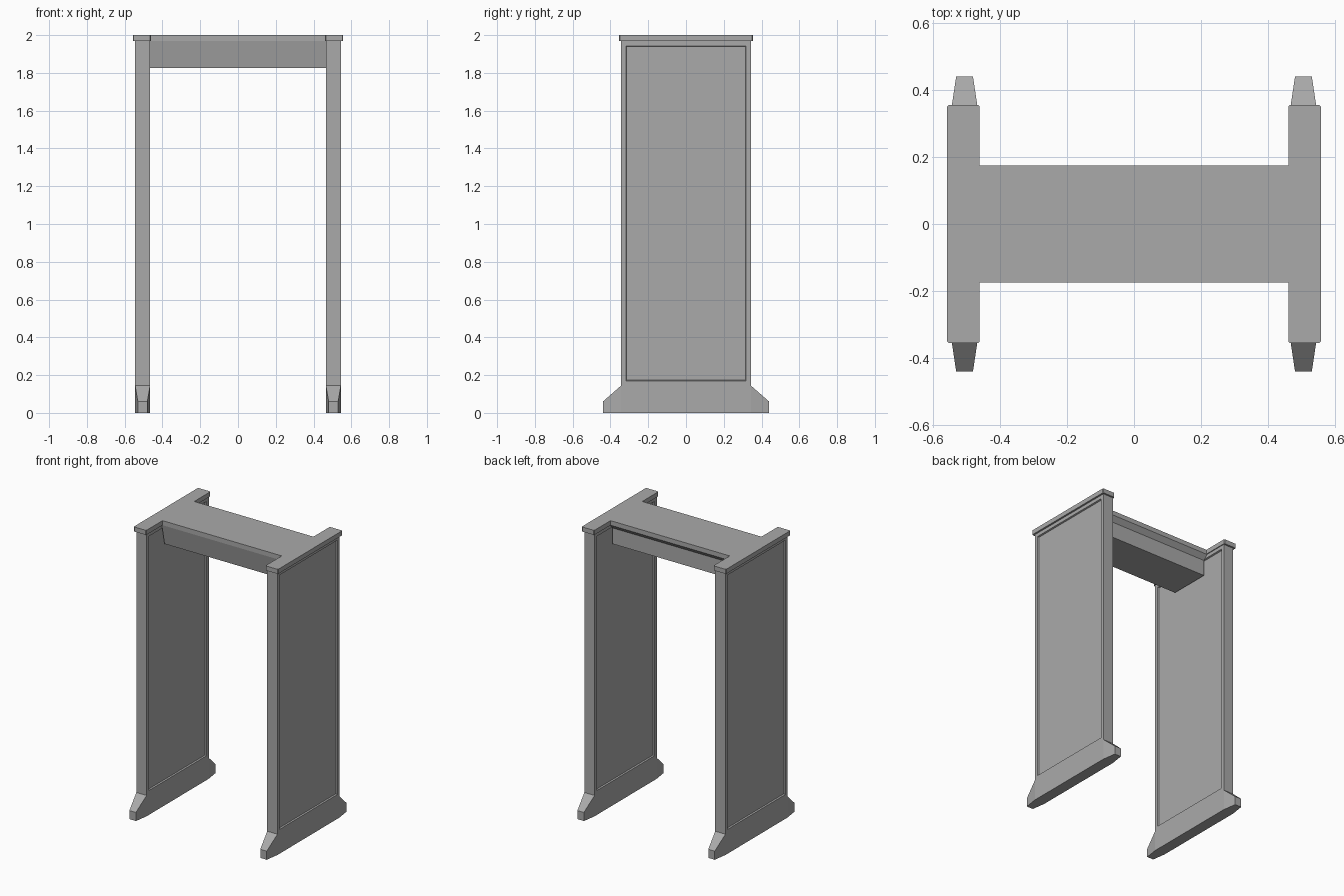
import bpy, bmesh

cube = bpy.data.objects.get("Cube")
if cube:
    bpy.data.objects.remove(cube, do_unlink=True)

grey = bpy.data.materials.new("grey_casing")
grey.use_nodes = True
colour = (0.4, 0.4, 0.4, 1)
grey.diffuse_color = colour
grey.node_tree.nodes["Principled BSDF"].inputs["Base Color"].default_value = colour

WALL_X, WALL_T = 0.505, 0.079      # wall centre and thickness
WALL_Y = 0.343                     # wall half depth
FOOT_Z, CAP_Z, TOP_Z = 0.145, 1.968, 2.0


def finish(name, bm, x=0):
    bmesh.ops.recalc_face_normals(bm, faces=bm.faces)
    mesh = bpy.data.meshes.new(name)
    bm.to_mesh(mesh)
    bm.free()
    mesh.materials.append(grey)
    obj = bpy.data.objects.new(name, mesh)
    obj.location.x = x
    bpy.context.collection.objects.link(obj)
    return obj


def loft(sections):
    """Skin a row of matching closed sections and cap both ends."""
    bm = bmesh.new()
    rings = [[bm.verts.new(p) for p in s] for s in sections]
    n = len(rings[0])
    for a, b in zip(rings, rings[1:]):
        for i in range(n):
            j = (i + 1) % n
            bm.faces.new((a[i], a[j], b[j], b[i]))
    bm.faces.new(rings[0])
    bm.faces.new(rings[-1])
    return bm


def rect(y, half_x, height):
    return [(-half_x, y, 0), (half_x, y, 0), (half_x, y, height), (-half_x, y, height)]


def wall(name, x):
    h = WALL_T / 2
    bm = loft([[(sx, -WALL_Y, FOOT_Z), (sx, WALL_Y, FOOT_Z),
                (sx, WALL_Y, CAP_Z), (sx, -WALL_Y, CAP_Z)] for sx in (-h, h)])
    bmesh.ops.recalc_face_normals(bm, faces=bm.faces)
    # Recessed field on both broad sides
    for f in [f for f in bm.faces if abs(f.normal.x) > 0.9]:
        bmesh.ops.inset_region(bm, faces=[f], thickness=0.035)
        bmesh.ops.inset_region(bm, faces=[f], thickness=0.005, depth=-0.01)
    finish(name, bm, x)


def foot(name, x):
    wide, tip = WALL_T / 2, 0.025
    bm = loft([rect(-0.44, tip, 0.06), rect(-WALL_Y, wide, FOOT_Z),
               rect(WALL_Y, wide, FOOT_Z), rect(0.44, tip, 0.06)])
    finish(name, bm, x)


for side, sign in (("left", 1), ("right", -1)):
    wall(side + "_wall", sign * WALL_X)
    foot(side + "_foot", sign * WALL_X)

# Cross beam with flared upper edges
beam = [(-0.145, 1.825), (0.145, 1.825), (0.145, 1.936),
        (0.175, CAP_Z), (-0.175, CAP_Z)]
end = WALL_X - WALL_T / 2
finish("cross_beam", loft([[(x, y, z) for y, z in beam] for x in (-end, end)]))

# One-piece top plate, wide over the walls and narrow over the beam
quarter = [(0.557, 0.355), (0.46, 0.355), (0.46, 0.175)]
outline = (quarter + [(-x, y) for x, y in reversed(quarter)]
           + [(-x, -y) for x, y in quarter] + [(x, -y) for x, y in reversed(quarter)])
bm = loft([[(x, y, z) for x, y in outline] for z in (CAP_Z, TOP_Z)])
corners = [e for e in bm.edges
           if abs(e.verts[0].co.z - e.verts[1].co.z) > 0.01 and abs(e.verts[0].co.y) > 0.3]
bmesh.ops.bevel(bm, geom=corners, offset=0.005, segments=1, affect='EDGES')
finish("top_plate", bm)
